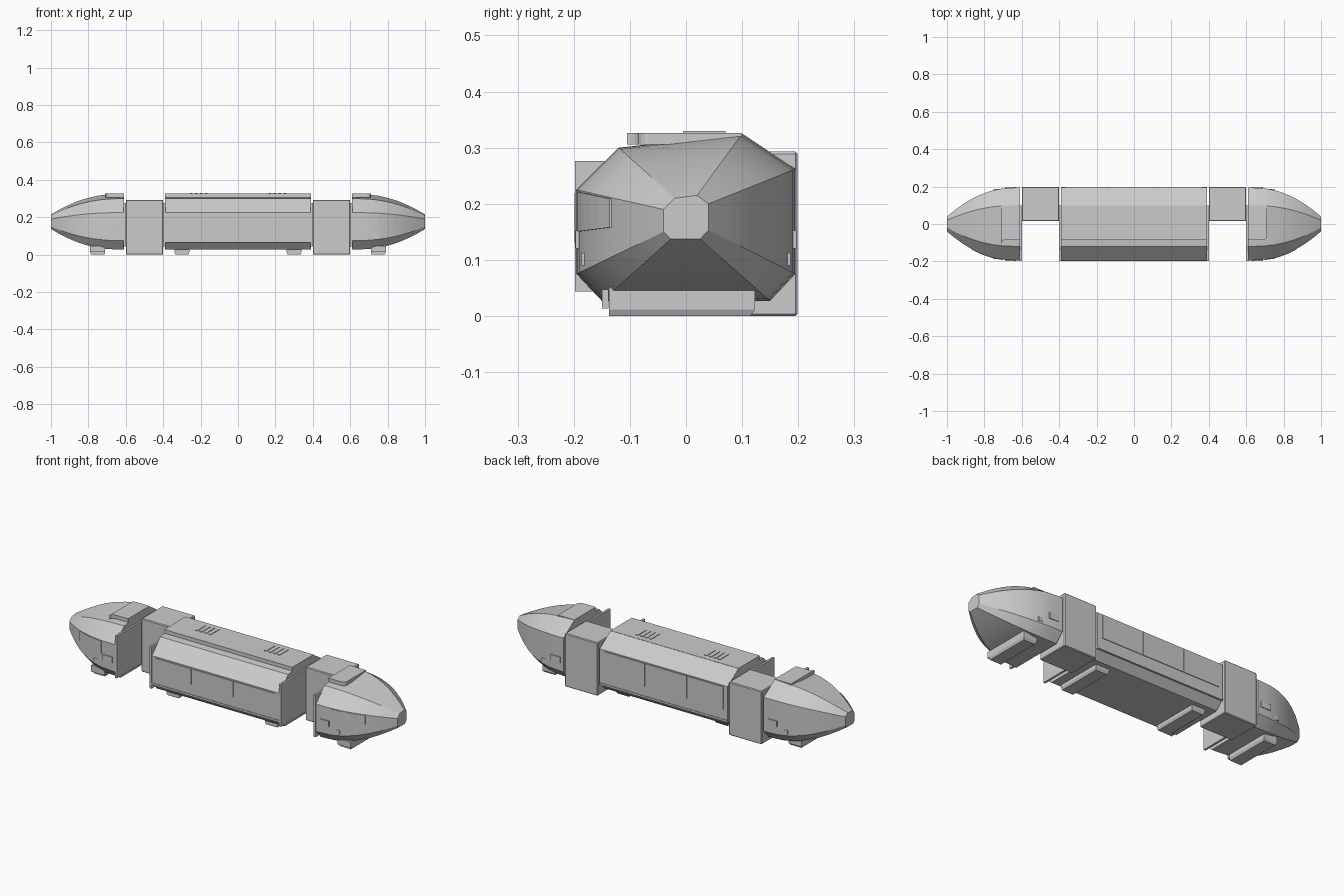
import bpy, bmesh, math
from mathutils import Vector

old = bpy.data.objects.get("Cube")
if old:
    bpy.data.objects.remove(old, do_unlink=True)

grey = bpy.data.materials.new("plain_grey")
grey.use_nodes = True
grey.diffuse_color = (0.6, 0.6, 0.6, 1)
grey.node_tree.nodes["Principled BSDF"].inputs["Base Color"].default_value = (0.6, 0.6, 0.6, 1)

# Cross-sections (y, z): full hull and blunt nose tip, matching corners
HULL = [(-.12, .30), (.10, .325), (.195, .262), (.195, .075),
        (.15, .027), (-.15, .027), (-.195, .075), (-.195, .225)]
TIP = [(-.02, .21), (.02, .215), (.04, .20), (.04, .153),
       (.025, .137), (-.027, .137), (-.04, .15), (-.04, .19)]
# Nose stations: distance along x and share of the full hull
STATIONS = [(.61, 1), (.65, .99), (.7, .97), (.75, .91), (.79, .83),
            (.83, .73), (.87, .6), (.92, .4), (.96, .21), (1, 0)]


def finish(name, bm, angle=0):
    bmesh.ops.recalc_face_normals(bm, faces=bm.faces)
    mesh = bpy.data.meshes.new(name)
    bm.to_mesh(mesh)
    bm.free()
    obj = bpy.data.objects.new(name, mesh)
    bpy.context.collection.objects.link(obj)
    mesh.materials.append(grey)
    if angle:
        bpy.ops.object.select_all(action='DESELECT')
        obj.select_set(True)
        bpy.context.view_layer.objects.active = obj
        bpy.ops.object.shade_smooth_by_angle(angle=math.radians(angle))
    return obj


def loft(name, rings, angle=0):
    bm = bmesh.new()
    rows = [[bm.verts.new(p) for p in ring] for ring in rings]
    n = len(rows[0])
    for a, b in zip(rows, rows[1:]):
        for i in range(n):
            j = (i + 1) % n
            bm.faces.new((a[i], a[j], b[j], b[i]))
    bm.faces.new(rows[0])
    bm.faces.new(rows[-1])
    return finish(name, bm, angle)


def box(name, x, y, z, bevel=0):
    rings = [[(px, y[0], z[0]), (px, y[1], z[0]), (px, y[1], z[1]), (px, y[0], z[1])] for px in x]
    obj = loft(name, rings)
    if bevel:
        mod = obj.modifiers.new("edge", 'BEVEL')
        mod.width = bevel
        mod.segments = 1
    return obj


def section(x, k, sx):
    return [(sx * x, t[0] + (h[0] - t[0]) * k, t[1] + (h[1] - t[1]) * k)
            for h, t in zip(HULL, TIP)]


def roof_plate(name, x0, x1, radius):
    # Flat plate with rounded corners at the outer end
    outline = [(x0, -.085), (x0, .1), (x1, .1)]
    for i in range(5):
        a = math.radians(90 * i / 4)
        outline.append((x1 - radius + radius * math.cos(a), -.085 + radius - radius * math.sin(a)))
    return loft(name, [[(x, y, z) for x, y in outline] for z in (.306, .3265)])


def bogie(name, x):
    # Low wheel cover, slightly narrower at the foot
    rings = []
    for z, hx, y0, y1 in ((.06, .04, -.137, .123), (.012, .04, -.137, .123),
                          (0, .034, -.137, .115)):
        rings.append([(x - hx, y0, z), (x + hx, y0, z), (x + hx, y1, z), (x - hx, y1, z)])
    loft(name, rings)


# Centre car
loft("centre_body", [[(x, y, z) for y, z in HULL] for x in (-.39, .39)])
box("centre_roof_plate", (-.39, .39), (-.085, .1), (.306, .3265))

for s, side in ((-1, "front"), (1, "back")):
    # Side windows, each a thin plate, and a long sill
    top = .218 if s < 0 else .256
    for i, (a, b) in enumerate(((-.365, -.147), (-.142, .108), (.113, .36))):
        box(f"{side}_window_{i}", (a, b), sorted((s * .192, s * .1985)), (.13, top))
    box(f"{side}_sill", (-.39, .39), sorted((s * .188, s * .198)), (.065, .076))

for sx, end in ((1, "left"), (-1, "right")):
    # Nose car
    loft(f"{end}_nose", [section(x, k, sx) for x, k in STATIONS], 14)
    roof_plate(f"{end}_nose_roof_plate", sx * .61, sx * .71, sx * .02)

    # Nose side window following the hull
    rings = []
    for x, k in STATIONS[2:7]:
        ring = section(x, k, sx)
        low, high = Vector(ring[6]), Vector(ring[7])
        p, q = low.lerp(high, .5), low.lerp(high, .98)
        rings.append([p, q, q + Vector((0, -.003, 0)), p + Vector((0, -.003, 0))])
    loft(f"{end}_nose_window", rings)

    # Small lamps and a step along the lower nose
    for s, side in ((-1, "front"), (1, "back")):
        box(f"{end}_{side}_lamp", sorted((sx * .63, sx * .69)), sorted((s * .18, s * .1965)), (.12, .152))
        box(f"{end}_{side}_slot", sorted((sx * .67, sx * .75)), sorted((s * .16, s * .186)), (.09, .112))
    box(f"{end}_step", sorted((sx * .71, sx * .79)), (-.15, -.138), (.013, .047))

    # Gangway frames on the facing ends
    for x0, x1, part in ((.60, .612, "nose"), (.388, .40, "centre")):
        box(f"{end}_{part}_frame", sorted((sx * x0, sx * x1)), (-.198, .1), (.044, .276))

    # Coupling block between cars
    box(f"{end}_coupling_block", sorted((sx * .4, sx * .6)), (.015, .199), (0, .293), .004)

    bogie(f"{end}_nose_bogie", sx * .75)
    bogie(f"{end}_centre_bogie", sx * .3)

    # Roof vents
    for i in range(4):
        x = sx * .21 + (i - 1.5) * .027
        box(f"{end}_vent_{i}", (x - .007, x + .007), (-.005, .07), (.32, .3295))
